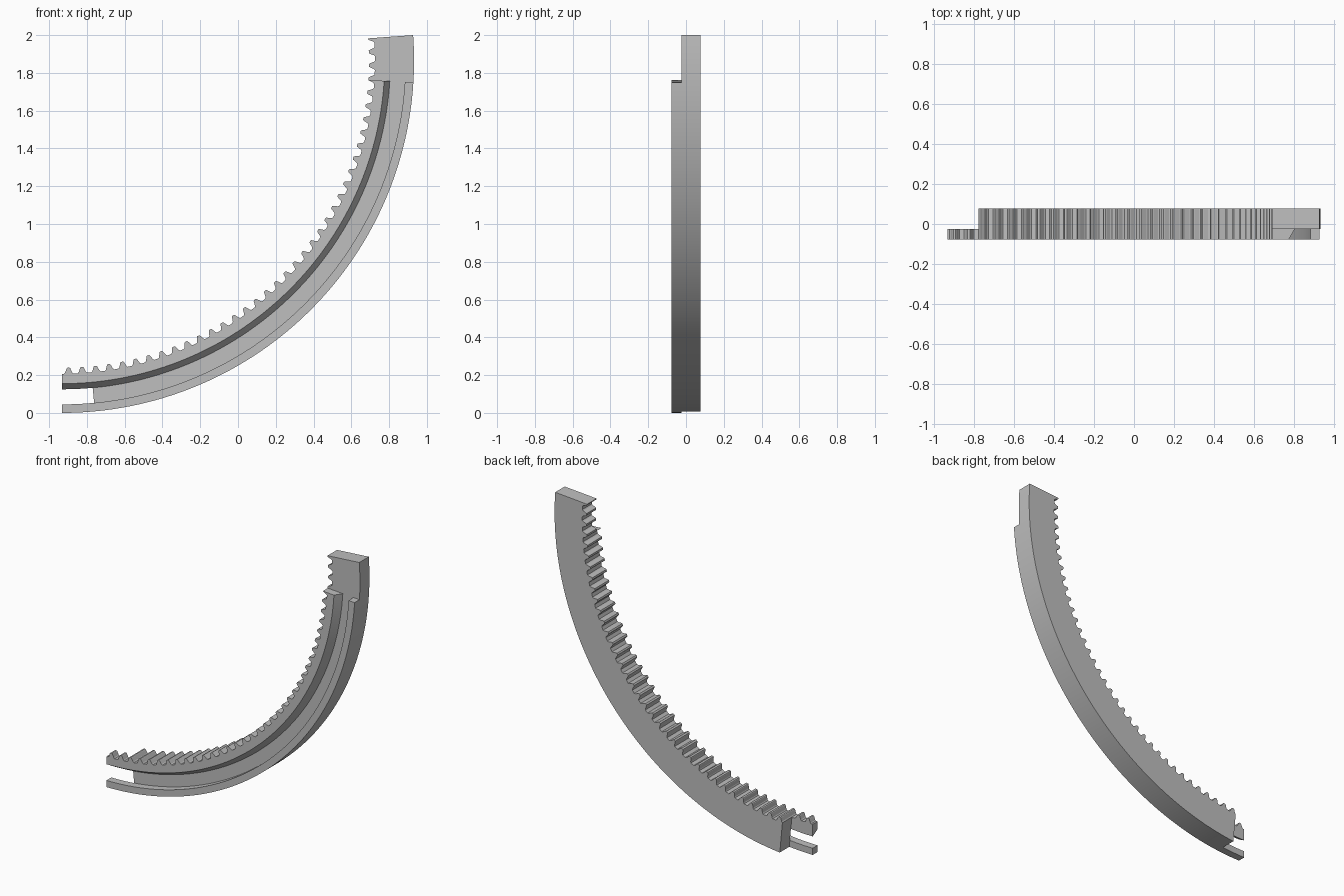
import bpy
import math

default = bpy.data.objects.get("Cube")
if default:
    bpy.data.objects.remove(default, do_unlink=True)

steel = bpy.data.materials.new("plain_grey")
steel.use_nodes = True
GREY = (0.52, 0.52, 0.52, 1)
steel.diffuse_color = GREY
steel.node_tree.nodes["Principled BSDF"].inputs["Base Color"].default_value = GREY

# Common arc: angles run from straight down (0) towards +x (90)
R = 1.865
CX, CZ = -0.933, 1.865
FRONT, STEP, BACK = -0.077, -0.025, 0.077
PITCH = 94.15 / 37.5
ROOT, TIP = 1.658, 1.626
# One tooth as (fraction of pitch, radius), starting in a valley
TOOTH = [(0, ROOT), (0.16, ROOT), (0.24, ROOT - 0.006), (0.37, TIP + 0.003),
         (0.42, TIP), (0.58, TIP), (0.63, TIP + 0.003), (0.76, ROOT - 0.006),
         (0.84, ROOT), (1, ROOT)]


def tooth_radius(angle):
    t = (angle / PITCH) % 1
    for (t0, r0), (t1, r1) in zip(TOOTH, TOOTH[1:]):
        if t <= t1:
            return r0 + (r1 - r0) * (t - t0) / (t1 - t0)
    return ROOT


def stations(start, end):
    """Angles of every tooth corner inside the range, plus both ends."""
    inside = [(n + t) * PITCH for n in range(40) for t, _ in TOOTH[:-1]]
    return [start] + [a for a in inside if start + 0.02 < a < end - 0.02] + [end]


def arc_part(name, start, end, section):
    """Sweep a four-corner section; a radius of None follows the teeth."""
    verts, faces = [], []
    angles = stations(start, end)
    for a in angles:
        s, c = math.sin(math.radians(a)), math.cos(math.radians(a))
        for r, y in section:
            r = tooth_radius(a) if r is None else r
            verts.append((CX + r * s, y, CZ - r * c))
    n = len(section)
    for i in range(len(angles) - 1):
        for k in range(n):
            a, b = i * n + k, i * n + (k + 1) % n
            faces.append((a, b, b + n, a + n))
    last = len(verts) - n
    faces += [tuple(range(n))[::-1], tuple(range(last, last + n))]
    mesh = bpy.data.meshes.new(name)
    mesh.from_pydata(verts, [], faces)
    mesh.materials.append(steel)
    obj = bpy.data.objects.new(name, mesh)
    bpy.context.collection.objects.link(obj)
    # Consistent outward normals, then smooth the long curved faces
    bpy.ops.object.select_all(action='DESELECT')
    obj.select_set(True)
    bpy.context.view_layer.objects.active = obj
    bpy.ops.object.mode_set(mode='EDIT')
    bpy.ops.mesh.select_all(action='SELECT')
    bpy.ops.mesh.normals_make_consistent(inside=False)
    bpy.ops.object.mode_set(mode='OBJECT')
    bpy.ops.object.shade_smooth_by_angle(angle=math.radians(20))
    return obj


# Thick toothed segment at the back
arc_part("gear_segment", 5.4, 94.15,
         [(None, STEP), (R, STEP), (R, BACK), (None, BACK)])
# Toothed front rail with the sloping groove wall
arc_part("inner_rail", 0, 86.4,
         [(None, FRONT), (1.71, FRONT), (1.74, STEP), (None, STEP)])
# Plain front rail along the outer edge
arc_part("outer_rail", 0, 86.4,
         [(1.82, FRONT), (R, FRONT), (R, STEP), (1.82, STEP)])
